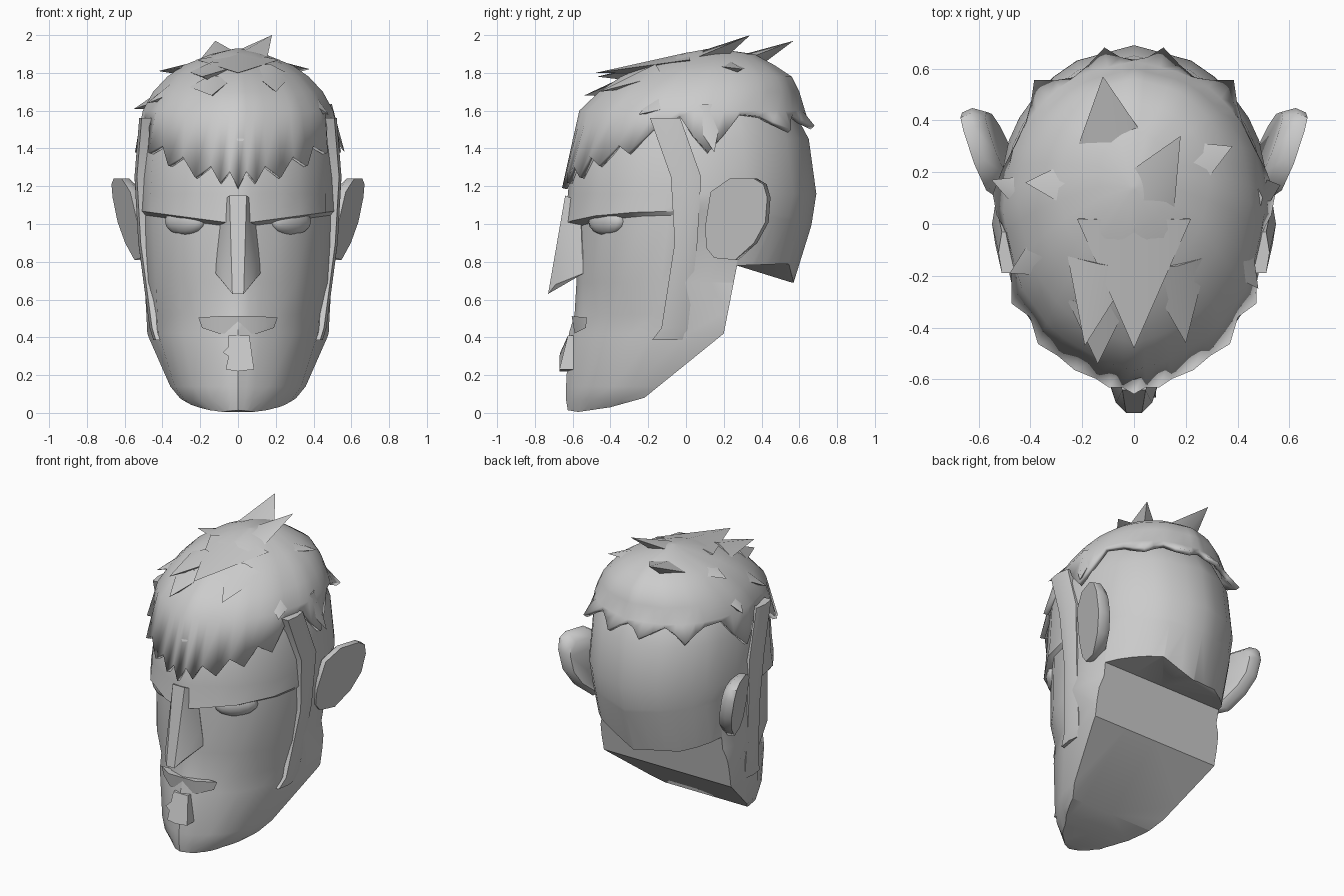
import bpy, bmesh, math, random
from mathutils import Vector as V

random.seed(4)
cube = bpy.data.objects.get("Cube")
if cube:
    bpy.data.objects.remove(cube)

grey = bpy.data.materials.new("plain grey")
grey.use_nodes = True
grey.diffuse_color = (0.6, 0.6, 0.6, 1)
grey.node_tree.nodes["Principled BSDF"].inputs["Base Color"].default_value = (0.6, 0.6, 0.6, 1)


def smooth(ob, angle):
    bpy.ops.object.select_all(action='DESELECT')
    ob.select_set(True)
    bpy.context.view_layer.objects.active = ob
    bpy.ops.object.shade_smooth_by_angle(angle=math.radians(angle))


def finish(name, bm, angle=38):
    bmesh.ops.recalc_face_normals(bm, faces=bm.faces)
    me = bpy.data.meshes.new(name)
    bm.to_mesh(me)
    bm.free()
    ob = bpy.data.objects.new(name, me)
    bpy.context.collection.objects.link(ob)
    me.materials.append(grey)
    smooth(ob, angle)
    return ob


def apply(ob, kind, **settings):
    mod = ob.modifiers.new(kind, kind)
    for key, value in settings.items():
        setattr(mod, key, value)
    bpy.ops.object.select_all(action='DESELECT')
    ob.select_set(True)
    bpy.context.view_layer.objects.active = ob
    bpy.ops.object.modifier_apply(modifier=mod.name)


def loft(name, rings, caps=(True, True), angle=38):
    bm = bmesh.new()
    vs = [[bm.verts.new(p) for p in ring] for ring in rings]
    n = len(vs[0])
    for a, b in zip(vs, vs[1:]):
        for i in range(n):
            j = (i + 1) % n
            bm.faces.new((a[i], a[j], b[j], b[i]))
    if caps[0]:
        bm.faces.new(vs[0])
    if caps[1]:
        bm.faces.new(vs[-1])
    return finish(name, bm, angle)


def hull(name, points, angle=38):
    bm = bmesh.new()
    for p in points:
        bm.verts.new(p)
    bmesh.ops.convex_hull(bm, input=bm.verts)
    return finish(name, bm, angle)


def interp(table, t):
    if t <= table[0][0]:
        return table[0][1:]
    for a, b in zip(table, table[1:]):
        if t <= b[0]:
            k = (t - a[0]) / (b[0] - a[0])
            return [p + (q - p) * k for p, q in zip(a[1:], b[1:])]
    return table[-1][1:]


# Half outline of the head from front to back: position, x, y
OUTLINE = [(0, 0, -1), (.125, .24, -.94), (.25, .62, -.75), (.375, .88, -.44), (.5, 1, 0),
           (.56, .98, .22), (.625, .92, .44), (.69, .84, .58), (.75, .73, .7), (.81, .6, .81),
           (.875, .42, .91), (1, 0, 1)]


def around(u, width, front, back):
    x, y = interp(OUTLINE, abs(u))
    return math.copysign(x * width, u), (front + back) / 2 + (back - front) / 2 * y


# Head: height, half width, front, back, and rise of the brow to the sides
HEAD = [(-.02, .2, -.62, .3, 0), (.07, .32, -.635, .4, 0), (.14, .38, -.635, .6, 0),
        (.42, .48, -.62, 1, 0), (.52, .485, -.59, .95, 0),
        (.69, .495, -.58, .57, 0), (.98, .515, -.575, .66, .07), (1, .525, -.645, .665, .07),
        (1.16, .525, -.625, .69, 0), (1.45, .51, -.6, .65, 0), (1.6, .45, -.48, .57, 0),
        (1.75, .33, -.26, .45, 0), (1.84, .15, 0, .28, 0)]
rings = []
for z, w, f, b, rise in HEAD:
    ring = []
    for i in range(-15, 17):
        x, y = around(i / 16, w, f, b)
        ring.append((x, y, z + rise * abs(x) / w))
    rings.append(ring)
head = loft("head", rings)

# Jaw and neck are trimmed by side profiles, the nape hanging lowest in the middle
trims = []
for x, nape in ((-1, .88), (0, .69), (.23, .79), (1, .82)):
    under = [(-.7, -.1), (-.66, .02), (-.57, .005), (-.4, .03), (-.22, .08), (.2, .42),
             (.27, .78), (.56, nape), (1.2, nape), (1.2, -.1)]
    trims.append([(x, y, z) for y, z in under])
cutter = loft("jaw_cutter", trims)
apply(cutter, 'TRIANGULATE')
apply(head, 'BOOLEAN', operation='DIFFERENCE', object=cutter, solver='EXACT')
bpy.data.objects.remove(cutter)
smooth(head, 45)

# Nose
nose_half = [(.045, -.64, 1.15), (.03, -.73, .63), (.07, -.69, .68), (.12, -.54, .74),
             (.11, -.55, .85), (.08, -.56, 1.12)]
hull("nose", [(s * x, y, z) for x, y, z in nose_half for s in (-1, 1)], 30)

# Lower lip ledge
hull("lip", [(s * x, y, z) for s in (-1, 1) for x, y, z in
             [(.21, -.525, .505), (.1, -.605, .512), (.1, -.59, .42), (.19, -.53, .45)]], 60)

# Goatee
GOATEE = [(-.05, .41), (.06, .41), (.085, .23), (0, .22), (-.065, .23), (-.05, .3),
          (-.08, .32), (-.05, .35)]
loft("goatee", [[(x, -.55, z) for x, z in GOATEE],
                [(x, -.625 - .045 * min(1, (.41 - z) / .1), z) for x, z in GOATEE]])

# Ears, sideburns and eyes on both sides
EAR = [(.10, .98), (.11, .87), (.15, .82), (.26, .81), (.36, .9), (.42, 1.01), (.43, 1.14),
       (.41, 1.21), (.36, 1.24), (.23, 1.24), (.13, 1.17)]
BURN = [(.385, -.18, 0, .43), (.45, -.13, .01, .45), (.9, -.06, .06, .51),
        (1.25, -.08, .08, .53), (1.56, -.19, -.03, .505)]
for s, side in ((1, "left"), (-1, "right")):
    face = [V((s * (.555 + (y - .1) * .33 + (z - 1.14) * .18), y, z)) for y, z in EAR]
    mid = sum(face, V()) / len(face)
    back = V((s * -.08, .035, 0))
    loft(side + "_ear", [face, [p + back * .5 for p in face],
                         [mid + (p - mid) * .8 + back for p in face]], angle=45)
    loft(side + "_sideburn", [[(s * (x - .06), a, z), (s * (x + .005), a, z),
                               (s * (x + .018), (a + b) / 2, z), (s * (x + .005), b, z),
                               (s * (x - .06), b, z)] for z, a, b, x in BURN], angle=50)
    bm = bmesh.new()
    bmesh.ops.create_uvsphere(bm, u_segments=14, v_segments=8, radius=1)
    for v in bm.verts:
        v.co = (s * (.28 + v.co.x * .11), -.42 + v.co.y * .07 + v.co.x * .07,
                1.015 + v.co.z * .075)
    finish(side + "_eye", bm, 60)

# Hair cap: height, half width, front, back
HAIR = [(1.15, .53, -.625, .69), (1.35, .535, -.655, .68), (1.6, .505, -.565, .63),
        (1.7, .45, -.46, .6), (1.78, .375, -.345, .56), (1.84, .29, -.21, .47),
        (1.9, .14, -.03, .36), (1.93, .01, .13, .15)]
FRINGE = [(0, 1.27), (.12, 1.3), (.25, 1.37), (.38, 1.46), (.46, 1.57)]

# Jagged edge: fine teeth on the forehead, broad locks behind: position, height, flare
half = []
for i in range(10):
    u = i / 22
    z = interp(FRINGE, u)[0]
    half.append((u, z, 1) if i % 2 else (u, z - random.uniform(.07, .11), 1.04))
half += [(.47, 1.57, 1), (.505, 1.47, 1.02), (.54, 1.38, 1.04), (.58, 1.48, 1.02),
         (.62, 1.58, 1), (.7, 1.57, 1), (.74, 1.54, 1.04), (.78, 1.5, 1.12), (.82, 1.55, 1.04),
         (.86, 1.58, 1), (.9, 1.55, 1.03), (.94, 1.52, 1.1), (.97, 1.56, 1.03), (1, 1.58, 1)]
edge = [(-u, z, f) for u, z, f in reversed(half[1:-1])] + half
rings = [[]]
for u, z, flare in edge:
    x, y = around(u, *interp(HAIR, z))
    rings[0].append((x * flare, y * flare, z))
for z in (1.6, 1.7, 1.78, 1.84, 1.9, 1.93):
    rings.append([(*around(u, *interp(HAIR, z)), z) for u, _, _ in edge])
hair = loft("hair", rings, caps=(False, True), angle=50)
apply(hair, 'SOLIDIFY', thickness=.03, offset=-1)

# Loose tufts: root, tip, half width
TUFTS = [((.04, .1, 1.88), (.18, .34, 2.0), .13), ((-.08, .28, 1.85), (-.12, .57, 1.97), .15),
         ((.15, .2, 1.84), (.38, .3, 1.82), .14), ((-.14, .15, 1.84), (-.42, .16, 1.81), .15),
         ((-.38, .1, 1.68), (-.55, .17, 1.61), .1), ((.46, .1, 1.62), (.565, .15, 1.38), .1),
         ((0, .02, 1.87), (0, -.48, 1.8), .22), ((-.13, -.15, 1.82), (-.19, -.47, 1.78), .13),
         ((-.14, -.3, 1.75), (-.14, -.54, 1.68), .12), ((.16, -.15, 1.81), (.2, -.46, 1.7), .13),
         ((.38, -.1, 1.66), (.48, -.25, 1.58), .1), ((-.3, -.1, 1.74), (-.48, -.19, 1.64), .12)]
for k, (root, tip, w) in enumerate(TUFTS):
    root, tip = V(root), V(tip)
    out = V((root.x, root.y - .1, (root.z - 1.3) * 1.2)).normalized()
    along = (tip - root).normalized()
    across = along.cross(out).normalized() * w
    lift = across.cross(along).normalized()
    if lift.dot(out) < 0:
        lift = -lift
    hull("tuft_%d" % (k + 1), [root + across, root - across, root + lift * .04,
                               root - lift * .08, tip], 60)
